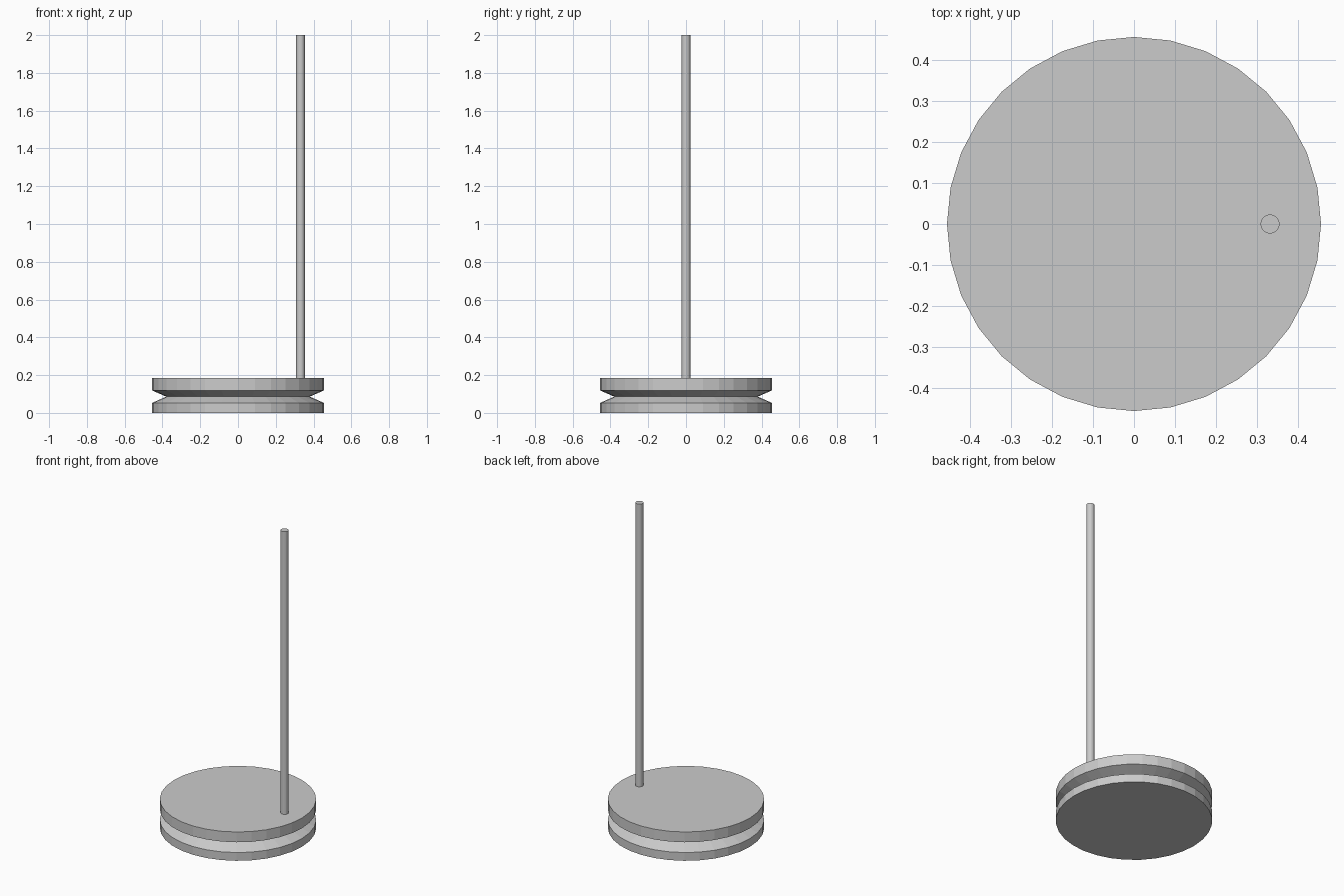
import bpy, bmesh, math

if "Cube" in bpy.data.objects:
    bpy.data.objects.remove(bpy.data.objects["Cube"])

SIDES = 32

grey = bpy.data.materials.new("plain_grey")
grey.diffuse_color = (0.6, 0.6, 0.6, 1.0)
grey.use_nodes = True
grey.node_tree.nodes["Principled BSDF"].inputs["Base Color"].default_value = grey.diffuse_color


def lathe(name, profile, x=0.0):
    """Closed solid of revolution from (radius, height) points, bottom to top."""
    bm = bmesh.new()
    rings = []
    for r, z in profile:
        rings.append([bm.verts.new((r * math.cos(2 * math.pi * i / SIDES),
                                    r * math.sin(2 * math.pi * i / SIDES), z))
                      for i in range(SIDES)])
    for low, high in zip(rings, rings[1:]):
        for i in range(SIDES):
            j = (i + 1) % SIDES
            bm.faces.new((low[i], low[j], high[j], high[i]))
    bm.faces.new(rings[0][::-1])
    bm.faces.new(rings[-1])
    mesh = bpy.data.meshes.new(name)
    bm.to_mesh(mesh)
    bm.free()
    mesh.materials.append(grey)
    obj = bpy.data.objects.new(name, mesh)
    obj.location.x = x
    bpy.context.collection.objects.link(obj)
    return obj


# Wheel with a V groove around its rim
lathe("grooved_wheel", [(0.455, 0.0), (0.455, 0.053), (0.38, 0.086),
                        (0.455, 0.119), (0.455, 0.185)])

# Upright rod set off-centre on the wheel
lathe("upright_rod", [(0.023, 0.185), (0.023, 2.0)], x=0.331)
